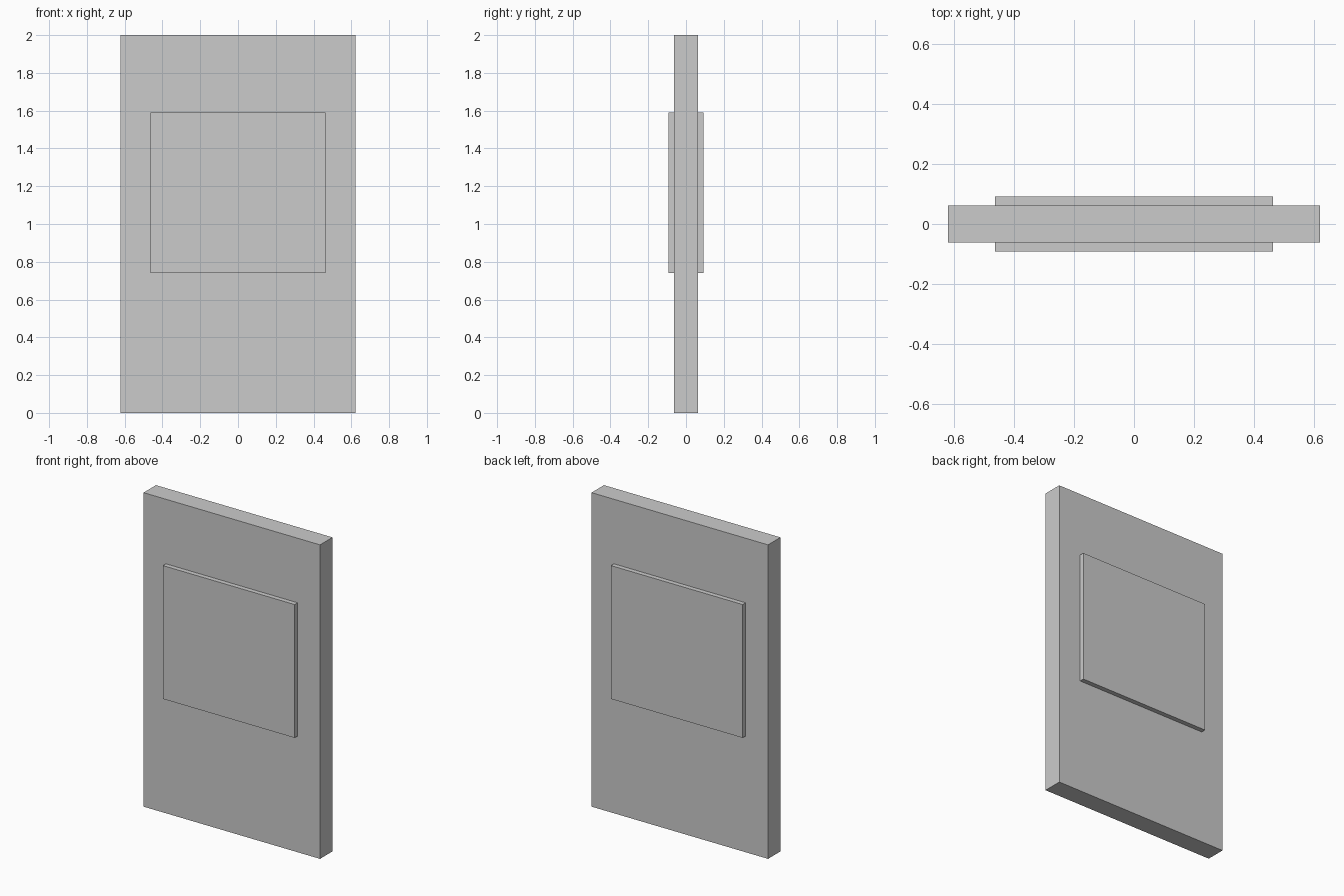
import bpy

if "Cube" in bpy.data.objects:
    bpy.data.objects.remove(bpy.data.objects["Cube"])


def box(name, x, y, z):
    """Axis-aligned box from (min, max) ranges."""
    bpy.ops.mesh.primitive_cube_add(size=1, location=[sum(r) / 2 for r in (x, y, z)])
    ob = bpy.context.object
    ob.name = name
    ob.scale = [r[1] - r[0] for r in (x, y, z)]
    bpy.ops.object.transform_apply(location=False, rotation=False, scale=True)
    return ob


HALF_T = 0.0625   # half thickness of the slab
FACE = 0.0925     # outer face of the raised panels

# Upright slab
box("slab", (-0.622, 0.622), (-HALF_T, HALF_T), (0, 2))

# Raised panels on both faces
for name, side in (("front_panel", -1), ("back_panel", 1)):
    y = sorted((side * HALF_T, side * FACE))
    box(name, (-0.464, 0.464), y, (0.74, 1.589))
